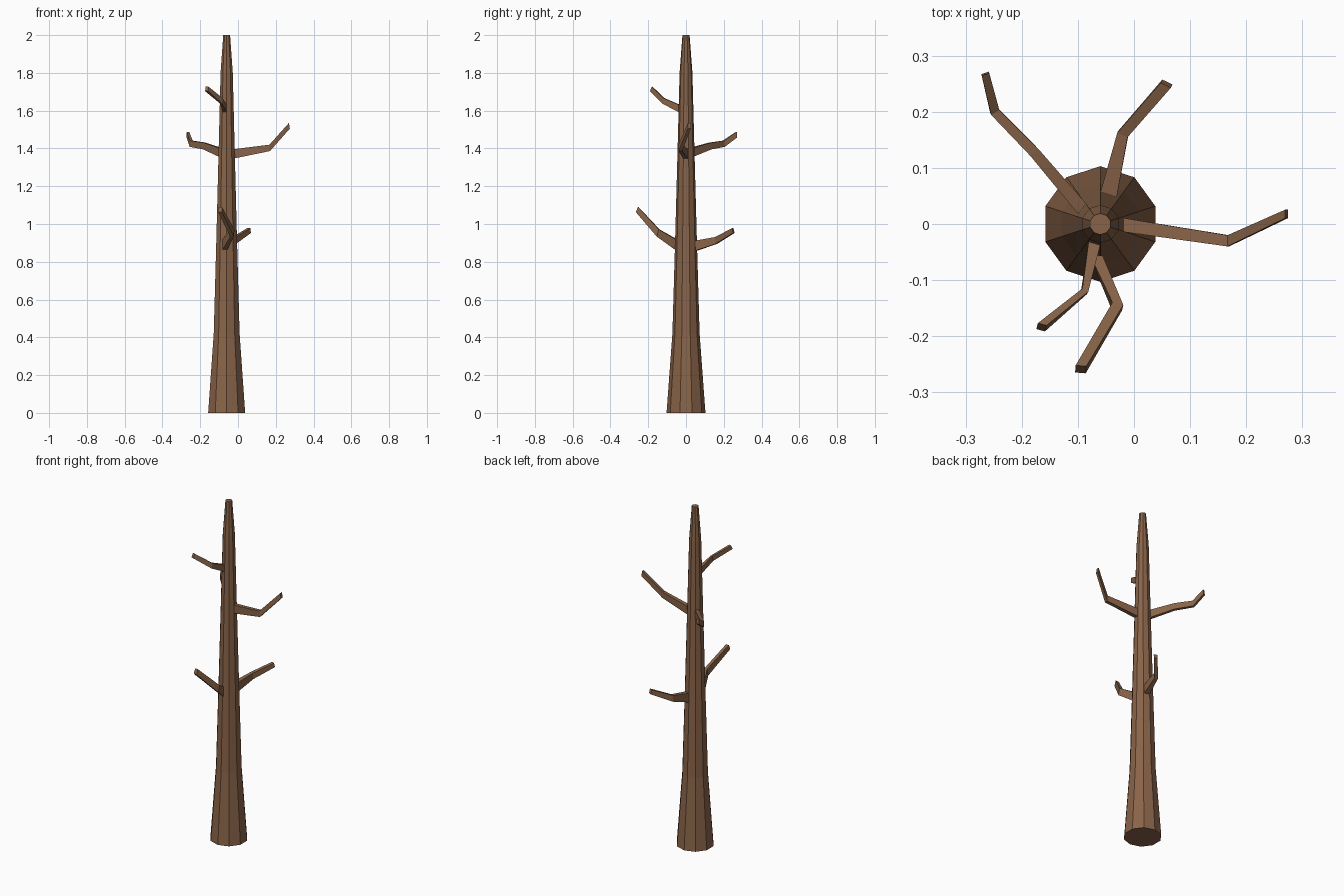
import bpy, bmesh, math
from mathutils import Vector

if "Cube" in bpy.data.objects:
    bpy.data.objects.remove(bpy.data.objects["Cube"])

bark = bpy.data.materials.new("brown_bark")
bark.diffuse_color = (0.25, 0.127, 0.066, 1)
bark.use_nodes = True
bark.node_tree.nodes["Principled BSDF"].inputs["Base Color"].default_value = bark.diffuse_color
CX = -0.06  # trunk axis


def loft(name, rings):
    """Skin a list of equal-sized point rings and cap both ends."""
    bm = bmesh.new()
    loops = [[bm.verts.new(p) for p in r] for r in rings]
    n = len(loops[0])
    for a, b in zip(loops, loops[1:]):
        for i in range(n):
            j = (i + 1) % n
            bm.faces.new((a[i], a[j], b[j], b[i]))
    bm.faces.new(loops[0][::-1])
    bm.faces.new(loops[-1])
    bmesh.ops.recalc_face_normals(bm, faces=bm.faces)
    me = bpy.data.meshes.new(name)
    bm.to_mesh(me)
    bm.free()
    me.materials.append(bark)
    ob = bpy.data.objects.new(name, me)
    bpy.context.collection.objects.link(ob)


def branch_ring(p, w, h, yaw, pitch):
    """Rectangular section facing the given yaw and pitch."""
    a, t = math.radians(yaw), math.radians(pitch)
    side = Vector((-math.sin(a), math.cos(a), 0)) * w / 2
    up = Vector((-math.cos(a) * math.sin(t), -math.sin(a) * math.sin(t), math.cos(t))) * h / 2
    p = Vector(p)
    return [p - side - up, p + side - up, p + side + up, p - side + up]


# Ten-sided tapering trunk
profile = [(0, .103), (.42, .072), (.9, .058), (1.38, .045), (1.8, .034), (2, .019)]
loft("trunk", [[(CX + r * math.cos(math.radians(18 + 36 * i)),
                 r * math.sin(math.radians(18 + 36 * i)), z) for i in range(10)]
               for z, r in profile])

# Branches: (point, width, height, yaw, pitch) per ring
branches = {
    "branch_right": [((-.03, 0, 1.37), .025, .05, 0, 0),
                     ((.168, -.03, 1.403), .02, .034, 0, 5),
                     ((.272, .018, 1.52), .015, .03, 0, 10)],
    "branch_front": [((-.073, -.043, .885), .028, .058, 252, 0),
                     ((-.03, -.147, .952), .02, .04, 256, 15),
                     ((-.095, -.259, 1.077), .019, .03, 265, 25)],
    "branch_front_upper": [((-.07, -.032, 1.61), .022, .04, 252, 0),
                           ((-.088, -.12, 1.652), .012, .03, 240, 10),
                           ((-.165, -.184, 1.715), .016, .026, 255, 25)],
    "branch_back_left": [((-.088, .022, 1.377), .024, .048, 144, 0),
                         ((-.178, .128, 1.413), .019, .036, 136, 0),
                         ((-.248, .2, 1.425), .017, .033, 120, 5),
                         ((-.265, .268, 1.473), .014, .03, 108, 5)],
    "branch_back": [((-.047, .045, .883), .031, .055, 72, 0),
                    ((-.02, .16, .913), .02, .036, 65, 5),
                    ((.058, .25, .965), .02, .026, 64, 15)],
}
for name, rings in branches.items():
    loft(name, [branch_ring(*r) for r in rings])
